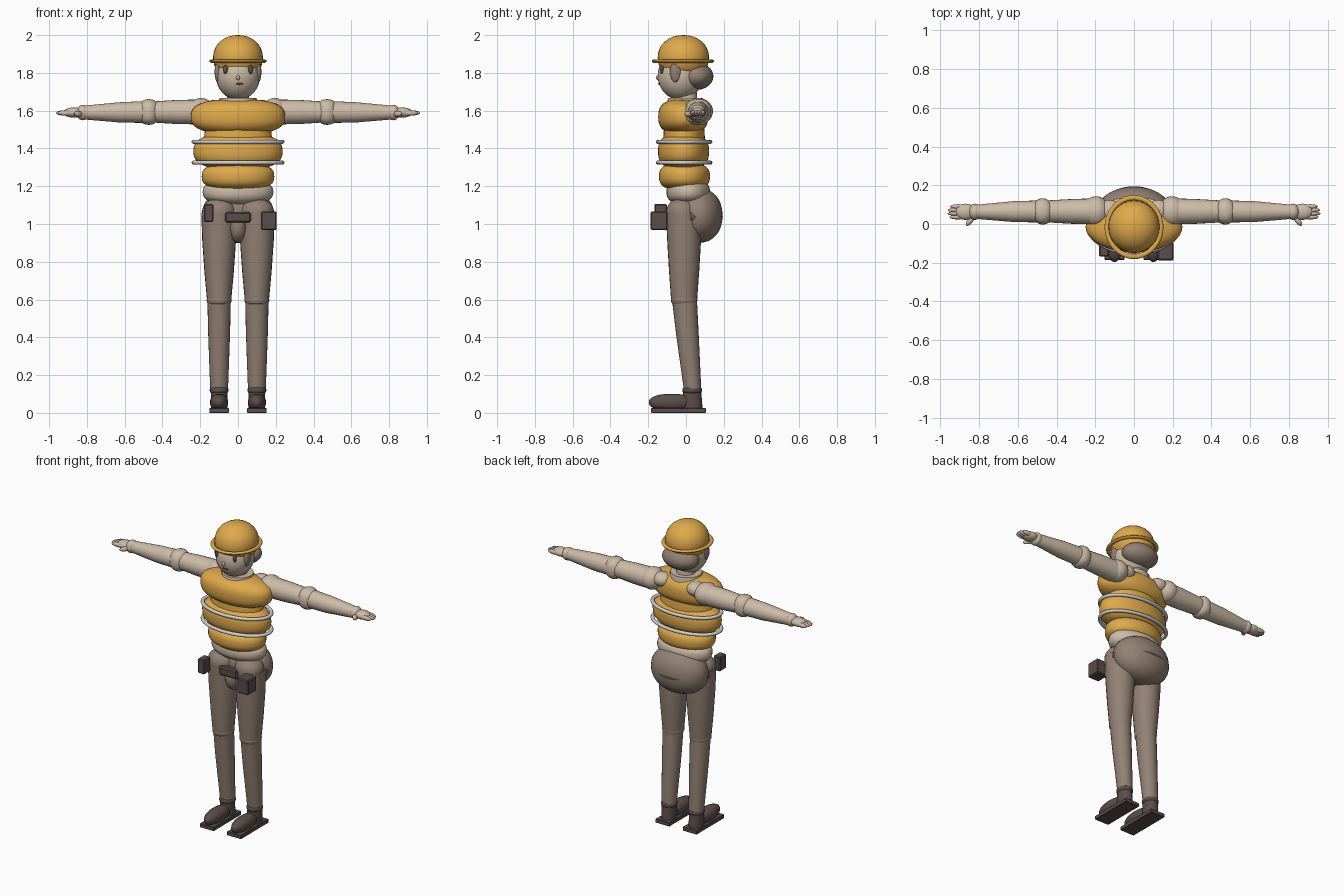
import bpy, bmesh, math
from mathutils import Vector, Matrix

if "Cube" in bpy.data.objects:
    bpy.data.objects.remove(bpy.data.objects["Cube"])


def material(name, rgb):
    m = bpy.data.materials.new(name)
    m.diffuse_color = (*rgb, 1)
    m.use_nodes = True
    m.node_tree.nodes["Principled BSDF"].inputs["Base Color"].default_value = m.diffuse_color
    return m


YELLOW = material("safety yellow", (0.74, 0.40, 0.07))
SKIN = material("light beige", (0.61, 0.50, 0.39))
BROWN = material("taupe brown", (0.29, 0.22, 0.175))
DARK = material("dark brown", (0.105, 0.075, 0.07))
GREY = material("reflective grey", (0.62, 0.62, 0.62))


def finish(bm, name, mat, smooth=True):
    bmesh.ops.recalc_face_normals(bm, faces=bm.faces[:])
    me = bpy.data.meshes.new(name)
    bm.to_mesh(me)
    bm.free()
    me.materials.append(mat)
    ob = bpy.data.objects.new(name, me)
    bpy.context.collection.objects.link(ob)
    if smooth:
        bpy.ops.object.select_all(action='DESELECT')
        ob.select_set(True)
        bpy.context.view_layer.objects.active = ob
        bpy.ops.object.shade_smooth_by_angle(angle=math.radians(45))
    return ob


def ball(name, mat, loc, rad, n=2.0, seg=32, tilt=0):
    """Ellipsoid; n above 2 gives a squarer side profile."""
    bm = bmesh.new()
    bmesh.ops.create_uvsphere(bm, u_segments=seg, v_segments=seg // 2, radius=1)
    for v in bm.verts:
        rho = math.hypot(v.co.x, v.co.y)
        v.co /= (rho ** n + abs(v.co.z) ** n) ** (1 / n)
    mtx = Matrix.Translation(loc) @ Matrix.Rotation(tilt, 4, 'Z') @ Matrix.Diagonal((*rad, 1))
    bmesh.ops.transform(bm, matrix=mtx, verts=bm.verts[:])
    return finish(bm, name, mat)


def box(name, mat, lo, hi, bevel=0.0):
    lo, hi = Vector(lo), Vector(hi)
    bm = bmesh.new()
    bmesh.ops.create_cube(bm, size=1)
    mtx = Matrix.Translation((lo + hi) / 2) @ Matrix.Diagonal((*(hi - lo), 1))
    bmesh.ops.transform(bm, matrix=mtx, verts=bm.verts[:])
    if bevel:
        bmesh.ops.bevel(bm, geom=bm.edges[:], offset=bevel, segments=1, affect='EDGES')
    return finish(bm, name, mat, False)


def tube(name, mat, rings, axis='Z', seg=24):
    """Capped tube through rings of (centre, radius a, radius b)."""
    bm = bmesh.new()
    loops = []
    for c, a, b in rings:
        loop = []
        for i in range(seg):
            t = 2 * math.pi * i / seg
            u, w = a * math.cos(t), b * math.sin(t)
            off = Vector((u, w, 0)) if axis == 'Z' else Vector((0, u, w))
            loop.append(bm.verts.new(Vector(c) + off))
        loops.append(loop)
    for p, q in zip(loops, loops[1:]):
        for i in range(seg):
            j = (i + 1) % seg
            bm.faces.new((p[i], p[j], q[j], q[i]))
    bm.faces.new(loops[0])
    bm.faces.new(loops[-1])
    return finish(bm, name, mat)


def hoop(name, mat, loc, rx, ry, width, height, seg=48, sides=10):
    """Elliptical ring with an oval section."""
    bm = bmesh.new()
    grid = []
    for i in range(seg):
        t = 2 * math.pi * i / seg
        row = []
        for k in range(sides):
            a = 2 * math.pi * k / sides
            d = width * math.cos(a)
            row.append(bm.verts.new((loc[0] + (rx + d) * math.cos(t),
                                     loc[1] + (ry + d) * math.sin(t),
                                     loc[2] + height * math.sin(a))))
        grid.append(row)
    for i in range(seg):
        for k in range(sides):
            p, q, m = grid[i], grid[(i + 1) % seg], (k + 1) % sides
            bm.faces.new((p[k], q[k], q[m], p[m]))
    return finish(bm, name, mat)


# Head, hair and hard hat
ball("head", SKIN, (0, -0.03, 1.785), (0.117, 0.12, 0.128))
ball("hair_back", BROWN, (0, 0.055, 1.782), (0.122, 0.09, 0.072))
ball("helmet_dome", YELLOW, (0, -0.014, 1.88), (0.132, 0.136, 0.12), 2.1)
hoop("helmet_brim", YELLOW, (0, -0.016, 1.862), 0.139, 0.152, 0.013, 0.009)
ball("mouth", DARK, (0.008, -0.142, 1.742), (0.02, 0.006, 0.005), seg=12)
ball("nose", SKIN, (0, -0.15, 1.775), (0.01, 0.01, 0.013), seg=12)

# Neck and collar
tube("neck", SKIN, [((0, 0, 1.58), 0.065, 0.065), ((0, 0, 1.72), 0.055, 0.055)])
tube("collar", SKIN, [((0, -0.003, 1.58), 0.11, 0.105), ((0, -0.003, 1.645), 0.102, 0.096),
                      ((0, -0.003, 1.668), 0.098, 0.092)])

# Vest built from three stacked cushions with two reflective bands
ball("vest_chest", YELLOW, (0, -0.015, 1.568), (0.25, 0.132, 0.093), 2.7, 40)
ball("vest_middle", YELLOW, (0, -0.013, 1.385), (0.236, 0.135, 0.097), 2.7, 40)
ball("vest_lower", YELLOW, (0, -0.008, 1.252), (0.192, 0.135, 0.075), 2.7, 40)
ball("torso_core", YELLOW, (0, -0.01, 1.42), (0.18, 0.11, 0.2), 3, 32)
for z in (1.325, 1.435):
    hoop("vest_band", GREY, (0, -0.01, z), 0.234, 0.138, 0.012, 0.011)

# Shirt hem, hips and belt
ball("shirt_hem", SKIN, (0, 0.012, 1.17), (0.187, 0.115, 0.07), 2.6)
ball("hips", BROWN, (0, 0.065, 1.045), (0.192, 0.128, 0.145), 2.2, 40)
ball("crotch", BROWN, (0, -0.03, 0.985), (0.052, 0.075, 0.085))
hoop("belt", DARK, (0, 0.045, 1.038), 0.17, 0.128, 0.022, 0.027)
box("buckle", DARK, (-0.068, -0.112, 1.008), (0.068, -0.07, 1.064), 0.008)
box("large_pouch", DARK, (0.122, -0.188, 0.968), (0.205, -0.098, 1.066), 0.006)
box("small_pouch", DARK, (-0.18, -0.168, 1.01), (-0.13, -0.1, 1.106), 0.006)

for s in (-1, 1):
    # Face details
    ball("eye", DARK, (s * 0.066, -0.128, 1.818), (0.013, 0.009, 0.024), seg=12)
    ball("temple_lock", BROWN, (s * 0.108, -0.055, 1.805), (0.016, 0.03, 0.055), seg=16)

    # Shoulder, arm and elbow
    ball("shoulder", SKIN, (s * 0.195, 0.065, 1.597), (0.07, 0.078, 0.07))
    ball("shoulder_blade", SKIN, (s * 0.125, 0.07, 1.612), (0.06, 0.055, 0.045))
    tube("upper_arm", SKIN, [((s * 0.18, 0.065, 1.593), 0.068, 0.066),
                             ((s * 0.32, 0.065, 1.593), 0.064, 0.064),
                             ((s * 0.46, 0.065, 1.593), 0.056, 0.055)], 'X')
    ball("elbow", SKIN, (s * 0.472, 0.065, 1.593), (0.058, 0.068, 0.068), 2.4, 24)
    tube("forearm", SKIN, [((s * 0.47, 0.065, 1.593), 0.057, 0.058),
                           ((s * 0.62, 0.064, 1.591), 0.054, 0.054),
                           ((s * 0.82, 0.063, 1.59), 0.036, 0.036)], 'X')

    # Wrist, hand, fingers and thumb
    ball("wrist", SKIN, (s * 0.822, 0.063, 1.59), (0.034, 0.042, 0.041), seg=20)
    ball("palm", SKIN, (s * 0.87, 0.063, 1.59), (0.055, 0.042, 0.027), seg=20)
    for k in range(4):
        reach = (0.045, 0.054, 0.052, 0.04)[k]
        ball("finger", SKIN, (s * 0.91, 0.036 + 0.018 * k, 1.588),
             (reach, 0.0125, 0.015), seg=12)
    ball("thumb", SKIN, (s * 0.845, 0.018, 1.583), (0.034, 0.014, 0.015), seg=12, tilt=-s * 0.9)

    # Thigh, knee and shin
    x = s * 0.1
    ball("hip_joint", BROWN, (x, -0.02, 1.06), (0.09, 0.085, 0.075), 2.2)
    tube("thigh", BROWN, [((x, -0.012, 1.06), 0.094, 0.093), ((x, -0.01, 0.92), 0.09, 0.09),
                          ((x, -0.01, 0.75), 0.078, 0.08), ((x, -0.01, 0.585), 0.063, 0.068)])
    ball("knee", BROWN, (x, -0.01, 0.597), (0.066, 0.07, 0.035), 2.4, 24)
    tube("shin", BROWN, [((x, -0.008, 0.6), 0.062, 0.066), ((x, 0.007, 0.42), 0.058, 0.06),
                         ((x, 0.035, 0.12), 0.047, 0.046)])

    # Work boot
    ball("boot_cuff", DARK, (x, 0.033, 0.12), (0.05, 0.052, 0.023), 2.6, 24)
    tube("boot_ankle", DARK, [((x, 0.033, 0.02), 0.044, 0.055), ((x, 0.033, 0.12), 0.044, 0.047)])
    ball("boot_toe", DARK, (x, -0.075, 0.056), (0.048, 0.122, 0.045), 2.3, 24)
    box("boot_sole", DARK, (x - 0.052, -0.185, 0), (x + 0.052, 0.105, 0.026), 0.003)
